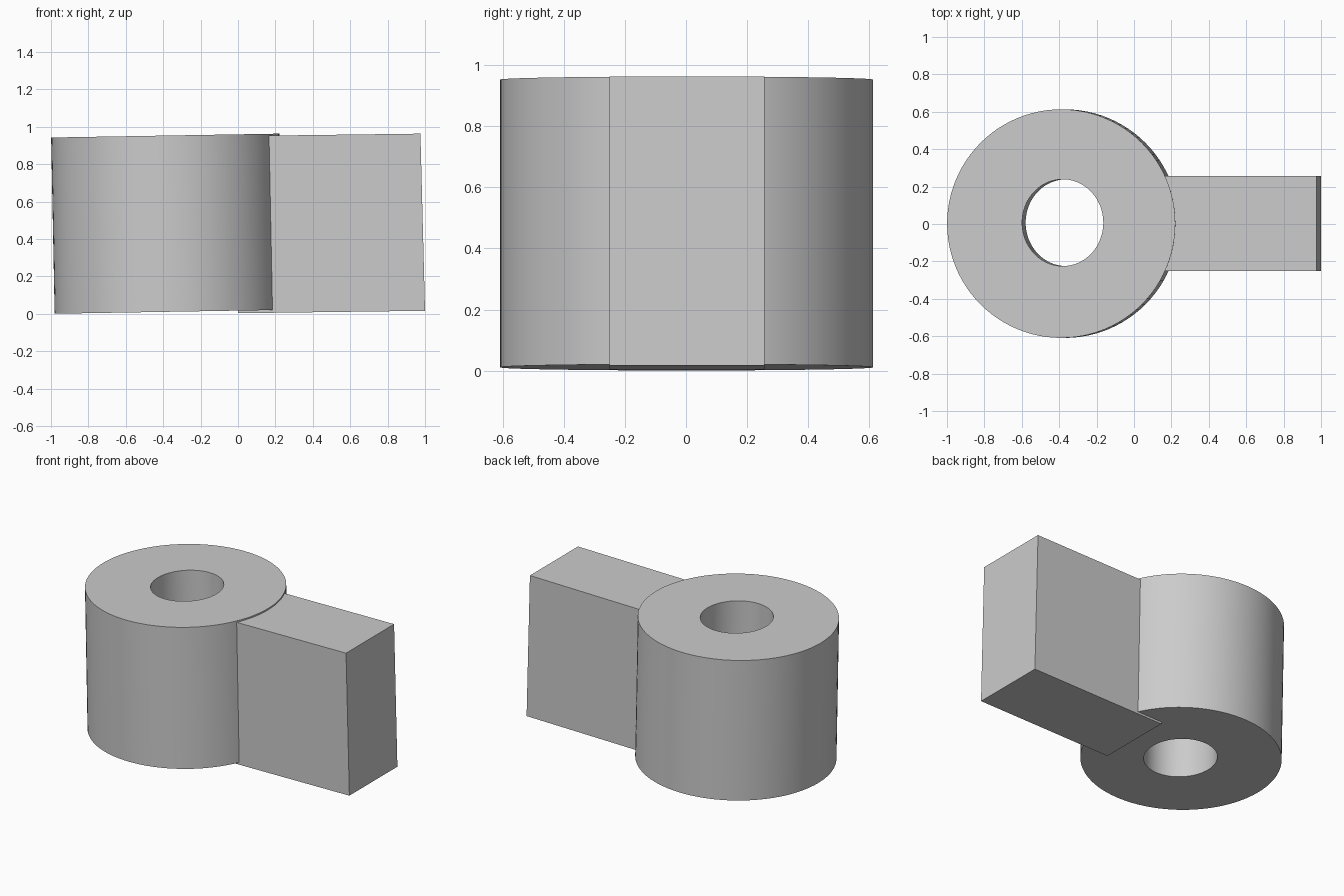
import bpy
import bmesh
from math import cos, sin, tau
from mathutils import Matrix

cube = bpy.data.objects.get("Cube")
if cube:
    bpy.data.objects.remove(cube, do_unlink=True)

grey = bpy.data.materials.new("plain grey")
grey.use_nodes = True
grey.diffuse_color = (0.6, 0.6, 0.6, 1)
grey.node_tree.nodes["Principled BSDF"].inputs["Base Color"].default_value = (0.6, 0.6, 0.6, 1)

SEGMENTS = 96


def lean(back, rise):
    """Slight tilt: the top leans to -x and the part rises towards +x."""
    m = Matrix.Identity(4)
    m[0][2] = -back
    m[2][0] = rise
    return m


def finish(name, bm, tilt):
    bmesh.ops.transform(bm, matrix=tilt, verts=bm.verts)
    bmesh.ops.recalc_face_normals(bm, faces=bm.faces)
    mesh = bpy.data.meshes.new(name)
    bm.to_mesh(mesh)
    bm.free()
    mesh.materials.append(grey)
    obj = bpy.data.objects.new(name, mesh)
    bpy.context.collection.objects.link(obj)
    bpy.ops.object.select_all(action="DESELECT")
    obj.select_set(True)
    bpy.context.view_layer.objects.active = obj
    bpy.ops.object.shade_smooth_by_angle()
    return obj


def ellipse(bm, cx, cy, rx, ry, z):
    angles = [tau * i / SEGMENTS for i in range(SEGMENTS)]
    return [bm.verts.new((cx + rx * cos(a), cy + ry * sin(a), z)) for a in angles]


# Thick ring with a slightly oval bore
bottom, top = 0.017, 0.959
bm = bmesh.new()
loops = [
    ellipse(bm, -0.37, 0.002, 0.61, 0.611, bottom),
    ellipse(bm, -0.37, 0.002, 0.61, 0.611, top),
    ellipse(bm, -0.362, 0.007, 0.217, 0.232, top),
    ellipse(bm, -0.362, 0.007, 0.217, 0.232, bottom),
]
for k, loop in enumerate(loops):
    after = loops[(k + 1) % len(loops)]
    for i in range(SEGMENTS):
        j = (i + 1) % SEGMENTS
        bm.faces.new((loop[i], loop[j], after[j], after[i]))
finish("ring", bm, lean(0.02, 0.017))

# Block handle, its inner end sunk into the ring
bm = bmesh.new()
bmesh.ops.create_cube(bm, size=1, matrix=Matrix.Translation((0.5, 0.003, 0.4765))
                      @ Matrix.Diagonal((1, 0.508, 0.947, 1)))
finish("handle_block", bm, lean(0.026, 0.013))
